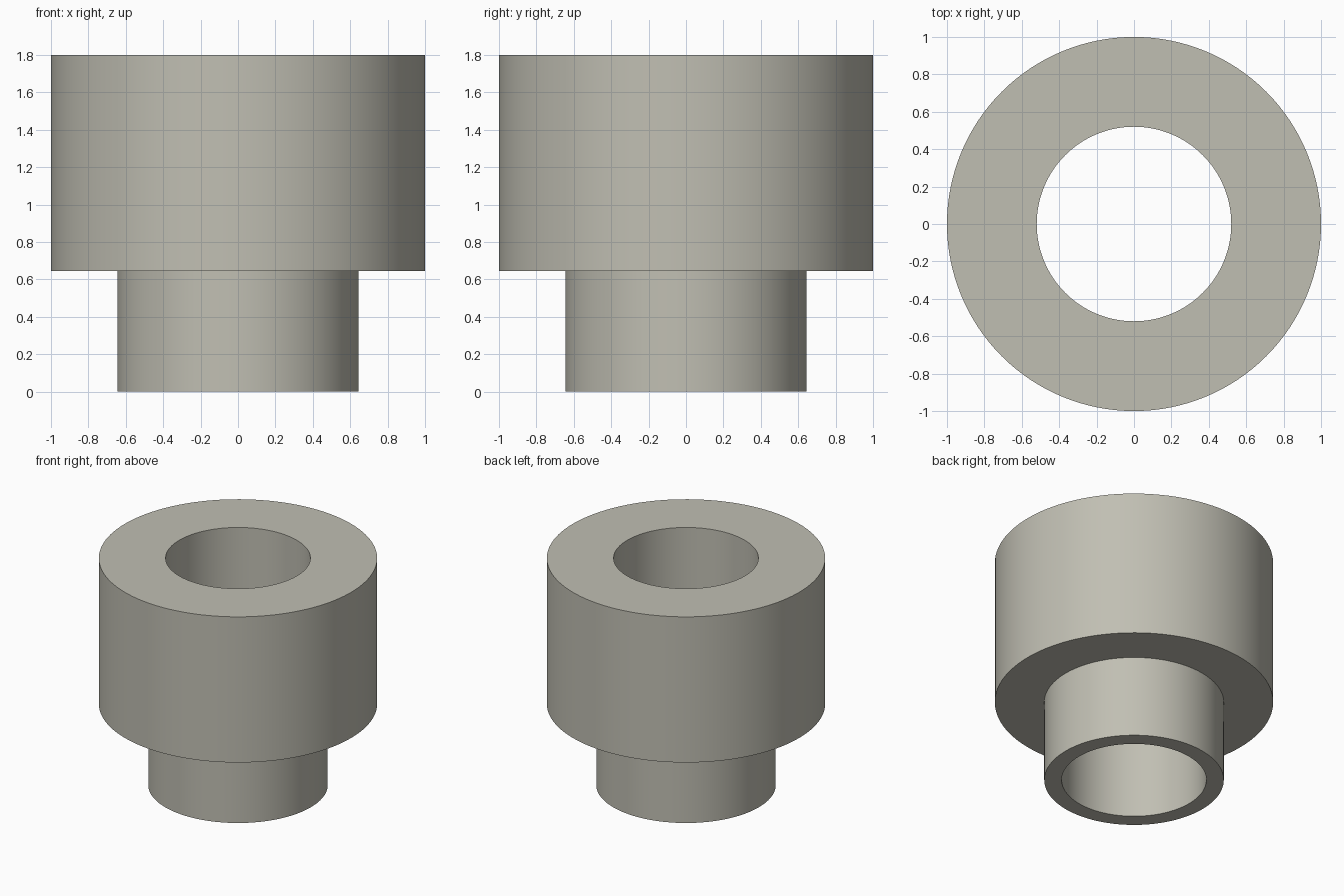
import bpy
import bmesh
import math

cube = bpy.data.objects.get("Cube")
if cube:
    bpy.data.objects.remove(cube, do_unlink=True)

SEGMENTS = 128
BORE, NECK, HEAD = 0.52, 0.645, 1.0
STEP, TOP = 0.645, 1.8

# Warm grey metal
metal = bpy.data.materials.new("warm_grey")
metal.use_nodes = True
colour = (0.53, 0.52, 0.45, 1.0)
metal.diffuse_color = colour
metal.node_tree.nodes["Principled BSDF"].inputs["Base Color"].default_value = colour

# Closed wall section of the stepped bushing: radius, height
section = [(BORE, 0), (NECK, 0), (NECK, STEP), (HEAD, STEP), (HEAD, TOP), (BORE, TOP)]

# Revolve the section around the vertical axis
bm = bmesh.new()
verts = [bm.verts.new((r, 0, z)) for r, z in section]
edges = [bm.edges.new((v, verts[(i + 1) % len(verts)])) for i, v in enumerate(verts)]
bmesh.ops.spin(bm, geom=verts + edges, cent=(0, 0, 0), axis=(0, 0, 1),
               angle=math.tau, steps=SEGMENTS, use_merge=True)
bmesh.ops.remove_doubles(bm, verts=bm.verts[:], dist=0.0001)
bmesh.ops.recalc_face_normals(bm, faces=bm.faces[:])

mesh = bpy.data.meshes.new("stepped_bushing")
bm.to_mesh(mesh)
bm.free()
mesh.materials.append(metal)
bushing = bpy.data.objects.new("stepped_bushing", mesh)
bpy.context.collection.objects.link(bushing)

# Smooth round walls, crisp rims
bpy.ops.object.select_all(action="DESELECT")
bushing.select_set(True)
bpy.context.view_layer.objects.active = bushing
bpy.ops.object.shade_smooth_by_angle(angle=math.radians(30))
